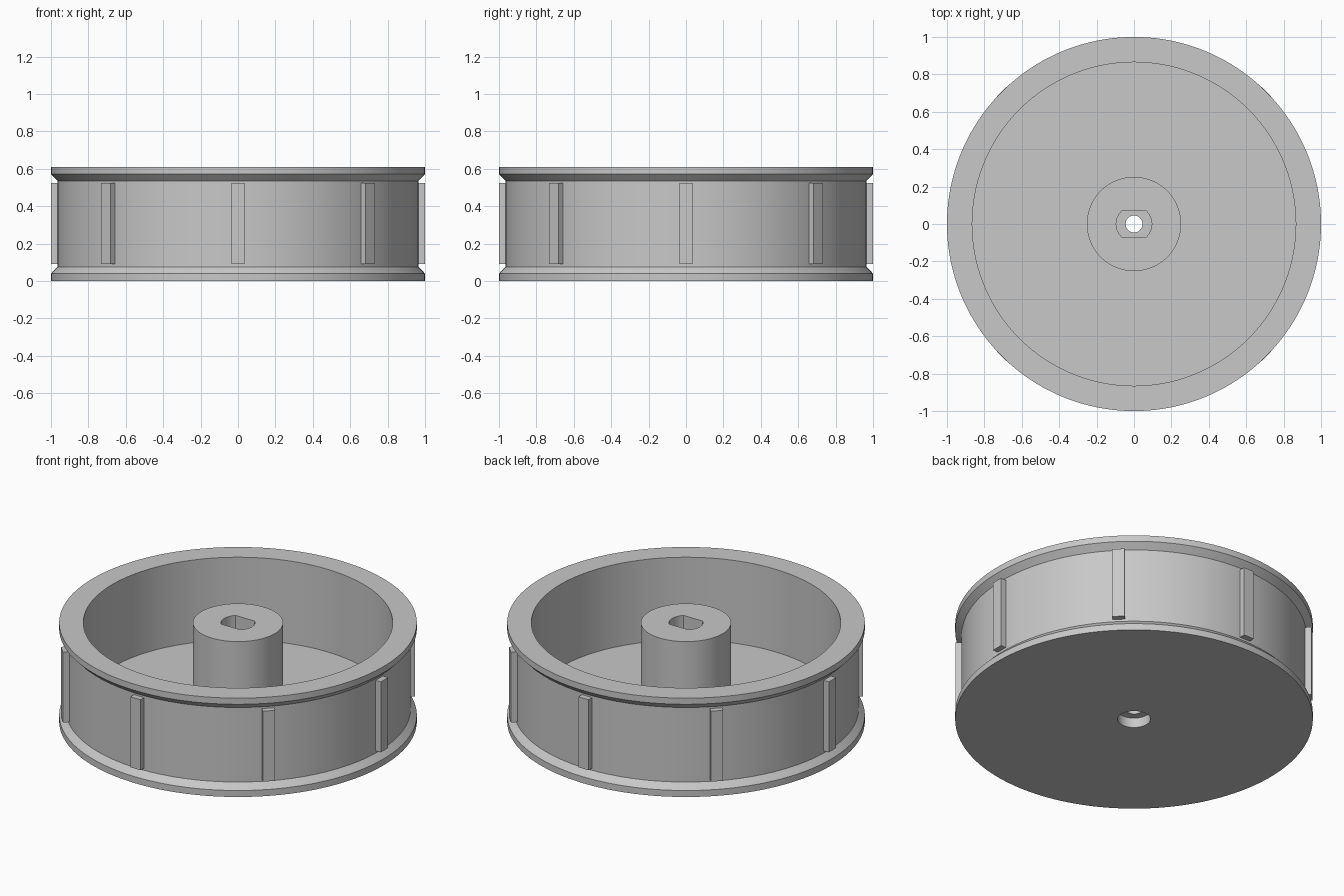
import bpy, bmesh
from math import cos, sin, pi
from mathutils import Matrix

cube = bpy.data.objects.get("Cube")
if cube:
    bpy.data.objects.remove(cube, do_unlink=True)

GREY = (0.58, 0.58, 0.58, 1)
mat = bpy.data.materials.new("plain grey")
mat.use_nodes = True
mat.diffuse_color = GREY
mat.node_tree.nodes["Principled BSDF"].inputs["Base Color"].default_value = GREY

SEGMENTS = 160
HEIGHT = 0.61
RIM = 1.0          # flange radius
DRUM = 0.965       # recessed tread radius
FLAT = 0.07        # half distance between the two flats of the shaft slot


def finish(bm, name):
    bmesh.ops.recalc_face_normals(bm, faces=bm.faces)
    mesh = bpy.data.meshes.new(name)
    bm.to_mesh(mesh)
    bm.free()
    mesh.materials.append(mat)
    obj = bpy.data.objects.new(name, mesh)
    bpy.context.collection.objects.link(obj)
    return obj


def ring(bm, radius, z, flat=None):
    """Circle of vertices, optionally cut by two flats facing front and back."""
    verts = []
    for i in range(SEGMENTS):
        a = 2 * pi * i / SEGMENTS
        x, y = radius * cos(a), radius * sin(a)
        if flat:
            y = max(-flat, min(flat, y))
        verts.append(bm.verts.new((x, y, z)))
    return verts


# Wheel body: closed cross-section from the screw bore out to the rim
profile = [
    (0.092, 0), (0.092, 0.06), (0.045, 0.06), (0.045, 0.12),      # screw bore
    (0.095, 0.12, FLAT), (0.095, HEIGHT, FLAT),                   # shaft slot
    (0.252, HEIGHT), (0.252, 0.10), (0.865, 0.10),                # hub and floor
    (0.865, HEIGHT), (RIM, HEIGHT), (RIM, 0.572), (DRUM, 0.536),  # top flange
    (DRUM, 0.076), (RIM, 0.04), (RIM, 0),                         # bottom flange
]
bm = bmesh.new()
rings = [ring(bm, *p) for p in profile]
for a, b in zip(rings, rings[1:] + rings[:1]):
    for i in range(SEGMENTS):
        j = (i + 1) % SEGMENTS
        bm.faces.new((a[i], a[j], b[j], b[i]))
body = finish(bm, "wheel_body")
bpy.ops.object.select_all(action="DESELECT")
body.select_set(True)
bpy.context.view_layer.objects.active = body
bpy.ops.object.shade_smooth_by_angle(angle=pi / 7)

# Eight grip ribs around the tread
RIBS = 8
INNER, LOW, HIGH, WIDTH = 0.94, 0.09, 0.525, 0.07
for k in range(RIBS):
    bm = bmesh.new()
    place = (Matrix.Rotation(2 * pi * k / RIBS, 4, "Z")
             @ Matrix.Translation(((INNER + RIM) / 2, 0, (LOW + HIGH) / 2))
             @ Matrix.Diagonal((RIM - INNER, WIDTH, HIGH - LOW, 1)))
    bmesh.ops.create_cube(bm, size=1, matrix=place)
    finish(bm, f"grip_rib_{k + 1}")
